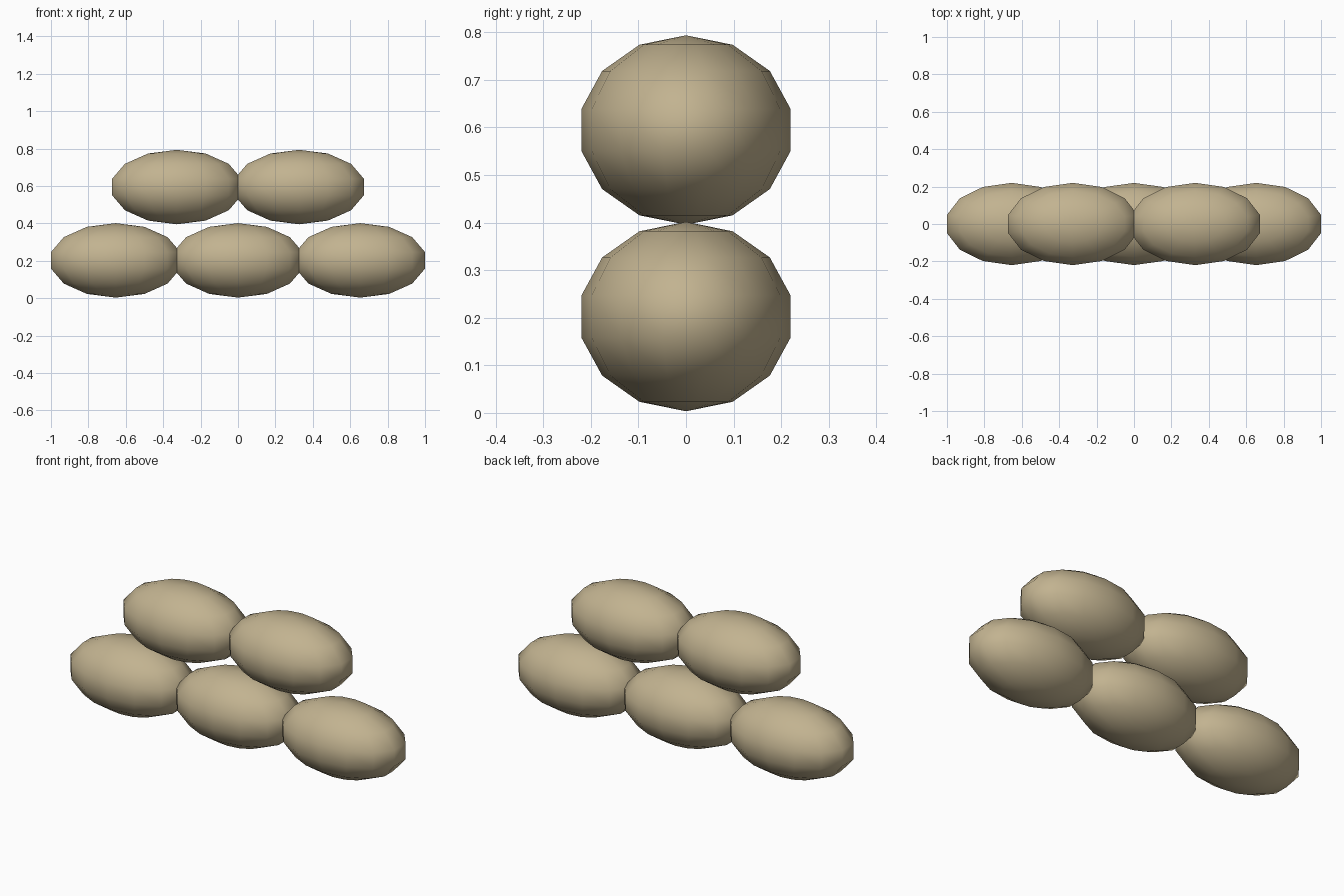
import bpy
import bmesh

cube = bpy.data.objects.get("Cube")
if cube:
    bpy.data.objects.remove(cube, do_unlink=True)

# Sand-coloured cloth
cloth = bpy.data.materials.new("sand_cloth")
cloth.use_nodes = True
colour = (0.54, 0.45, 0.28, 1)
cloth.diffuse_color = colour
bsdf = next(n for n in cloth.node_tree.nodes if n.type == "BSDF_PRINCIPLED")
bsdf.inputs["Base Color"].default_value = colour
bsdf.inputs["Roughness"].default_value = 0.9

# One bag: a coarse smooth-shaded ball stretched along x
bag_mesh = bpy.data.meshes.new("sandbag")
bm = bmesh.new()
bmesh.ops.create_uvsphere(bm, u_segments=14, v_segments=7, radius=1)
bmesh.ops.scale(bm, vec=(0.364, 0.2255, 0.199), verts=bm.verts)
for face in bm.faces:
    face.smooth = True
bm.to_mesh(bag_mesh)
bm.free()
bag_mesh.materials.append(cloth)

# Stack: three bags below, two above, staggered
SPACING = 0.654
for row, count, height in (("lower", 3, 0.2025), ("upper", 2, 0.5945)):
    for i in range(count):
        bag = bpy.data.objects.new(f"{row}_sandbag_{i + 1}", bag_mesh)
        bag.location = ((i - (count - 1) / 2) * SPACING, 0, height)
        bpy.context.collection.objects.link(bag)
